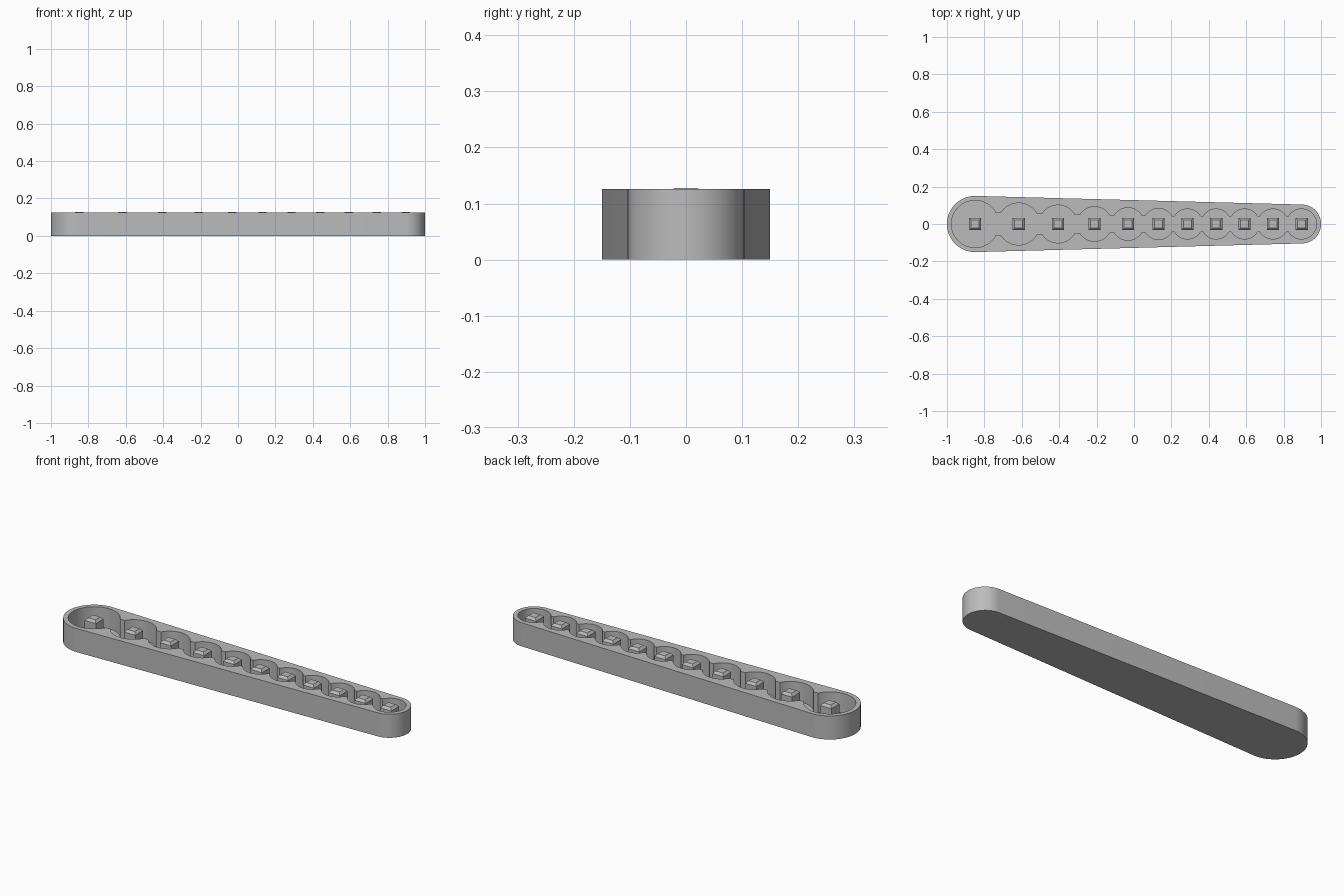
import bpy, bmesh
from math import pi, asin, sin, cos, radians

cube = bpy.data.objects.get("Cube")
if cube:
    bpy.data.objects.remove(cube, do_unlink=True)

HEIGHT, FLOOR, POST_TOP = 0.126, 0.02, 0.128
# centre and radius of each pocket, large to small
centres = [-0.85, -0.617, -0.406, -0.211, -0.032, 0.131, 0.286, 0.439, 0.591, 0.743, 0.896]
radii = [0.126, 0.112, 0.101, 0.092, 0.087, 0.083] + [0.08] * 5
END_BIG, END_SMALL = 0.15, 0.104

grey = bpy.data.materials.new("plain_grey")
grey.use_nodes = True
grey.diffuse_color = (0.5, 0.5, 0.5, 1)
grey.node_tree.nodes["Principled BSDF"].inputs["Base Color"].default_value = (0.5, 0.5, 0.5, 1)


def finish(bm, name):
    bmesh.ops.recalc_face_normals(bm, faces=bm.faces)
    mesh = bpy.data.meshes.new(name)
    bm.to_mesh(mesh)
    bm.free()
    mesh.materials.append(grey)
    obj = bpy.data.objects.new(name, mesh)
    bpy.context.collection.objects.link(obj)
    return obj


def prism(name, outline, z0, z1):
    bm = bmesh.new()
    face = bm.faces.new([bm.verts.new((x, y, z0)) for x, y in outline])
    top = bmesh.ops.extrude_face_region(bm, geom=[face])
    moved = [v for v in top["geom"] if isinstance(v, bmesh.types.BMVert)]
    bmesh.ops.translate(bm, verts=moved, vec=(0, 0, z1 - z0))
    return finish(bm, name)


def arc(cx, r, start, end, steps):
    angles = [start + (end - start) * i / steps for i in range(steps + 1)]
    return [(cx + r * cos(a), r * sin(a)) for a in angles]


# Tapered body with a rounded end at each side
tilt = asin((END_BIG - END_SMALL) / (centres[-1] - centres[0]))
edge = pi / 2 - tilt
outline = arc(centres[-1], END_SMALL, -edge, edge, 40)
outline += arc(centres[0], END_BIG, edge, 2 * pi - edge, 48)
tray = prism("tray_body", outline, 0, HEIGHT)

# Row of round pockets joined by short straight necks
necks = [0.25 * (a + b) for a, b in zip(radii, radii[1:])]
upper = []
for i, (c, r) in enumerate(zip(centres, radii)):
    start = pi - asin(necks[i - 1] / r) if i > 0 else pi
    end = asin(necks[i] / r) if i < len(necks) else 0
    upper += arc(c, r, start, end, 28)
lower = [(x, -y) for x, y in reversed(upper[1:-1])]
cutter = prism("pocket_cutter", upper + lower, FLOOR, HEIGHT + 0.1)
cutter.hide_render = True

cut = tray.modifiers.new("pockets", "BOOLEAN")
cut.operation, cut.solver, cut.object = "DIFFERENCE", "EXACT", cutter
bpy.context.view_layer.objects.active = tray
tray.select_set(True)
bpy.ops.object.modifier_apply(modifier=cut.name)
bpy.data.objects.remove(cutter, do_unlink=True)
bpy.ops.object.shade_smooth_by_angle(angle=radians(30))

# Square post with a chamfered top in each pocket
HALF, TIP = 0.033, 0.021
levels = [(HALF, FLOOR - 0.005), (HALF, POST_TOP - 0.012), (TIP, POST_TOP)]
for i, c in enumerate(centres):
    bm = bmesh.new()
    rings = [[bm.verts.new((c + sx * h, sy * h, z))
              for sx, sy in ((-1, -1), (1, -1), (1, 1), (-1, 1))] for h, z in levels]
    for a, b in zip(rings, rings[1:]):
        for k in range(4):
            n = (k + 1) % 4
            bm.faces.new((a[k], a[n], b[n], b[k]))
    bm.faces.new(rings[0])
    bm.faces.new(rings[-1])
    finish(bm, f"post_{i + 1}")
